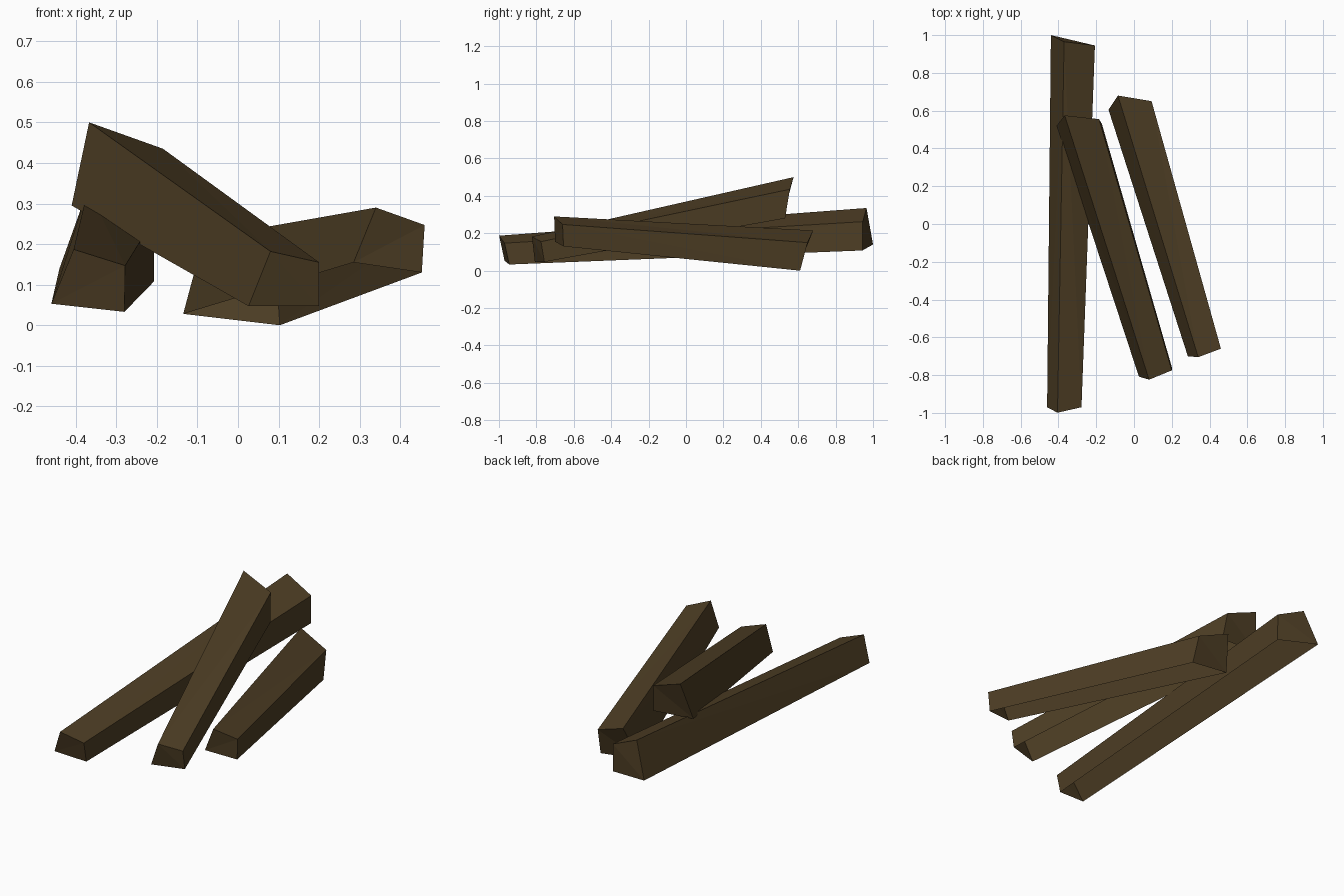
import bpy
import bmesh

if "Cube" in bpy.data.objects:
    bpy.data.objects.remove(bpy.data.objects["Cube"])

# One dark timber colour for all the beams
wood = bpy.data.materials.new("dark_brown_wood")
wood.diffuse_color = (0.076, 0.048, 0.018, 1)
wood.use_nodes = True
wood.node_tree.nodes["Principled BSDF"].inputs["Base Color"].default_value = wood.diffuse_color


def beam(name, front, back):
    """Rough-hewn beam: a four-sided section at each end, bridged together
    and left open underneath.
    Corners run bottom left, bottom right, top right, top left."""
    bm = bmesh.new()
    f = [bm.verts.new(p) for p in front]
    b = [bm.verts.new(p) for p in back]
    bm.faces.new(f)
    bm.faces.new(b[::-1])
    # Right, top and left sides
    for i in (1, 2, 3):
        j = (i + 1) % 4
        bm.faces.new((f[j], f[i], b[i], b[j]))
    # The hewn sides are slightly warped, so split them into flat facets
    bmesh.ops.triangulate(bm, faces=bm.faces[:])
    mesh = bpy.data.meshes.new(name)
    bm.to_mesh(mesh)
    bm.free()
    mesh.materials.append(wood)
    obj = bpy.data.objects.new(name, mesh)
    bpy.context.collection.objects.link(obj)
    return obj


# Long beam lying on the left
beam("long_beam",
     [(-0.46, -0.97, 0.053), (-0.28, -0.945, 0.033),
      (-0.278, -0.97, 0.147), (-0.405, -0.999, 0.187)],
     [(-0.44, 1.0, 0.14), (-0.207, 0.943, 0.108),
      (-0.207, 0.945, 0.262), (-0.37, 0.965, 0.335)])

# Middle beam leaning over the long one
beam("leaning_beam",
     [(0.026, -0.808, 0.047), (0.2, -0.757, 0.047),
      (0.2, -0.775, 0.155), (0.08, -0.824, 0.182)],
     [(-0.41, 0.52, 0.295), (-0.17, 0.53, 0.28),
      (-0.185, 0.555, 0.435), (-0.367, 0.575, 0.5)])

# Right beam, tilted up at the front
beam("tilted_beam",
     [(0.285, -0.70, 0.155), (0.453, -0.655, 0.13),
      (0.46, -0.66, 0.247), (0.34, -0.705, 0.29)],
     [(-0.135, 0.605, 0.028), (0.103, 0.61, 0.0),
      (0.093, 0.65, 0.15), (-0.085, 0.68, 0.215)])
